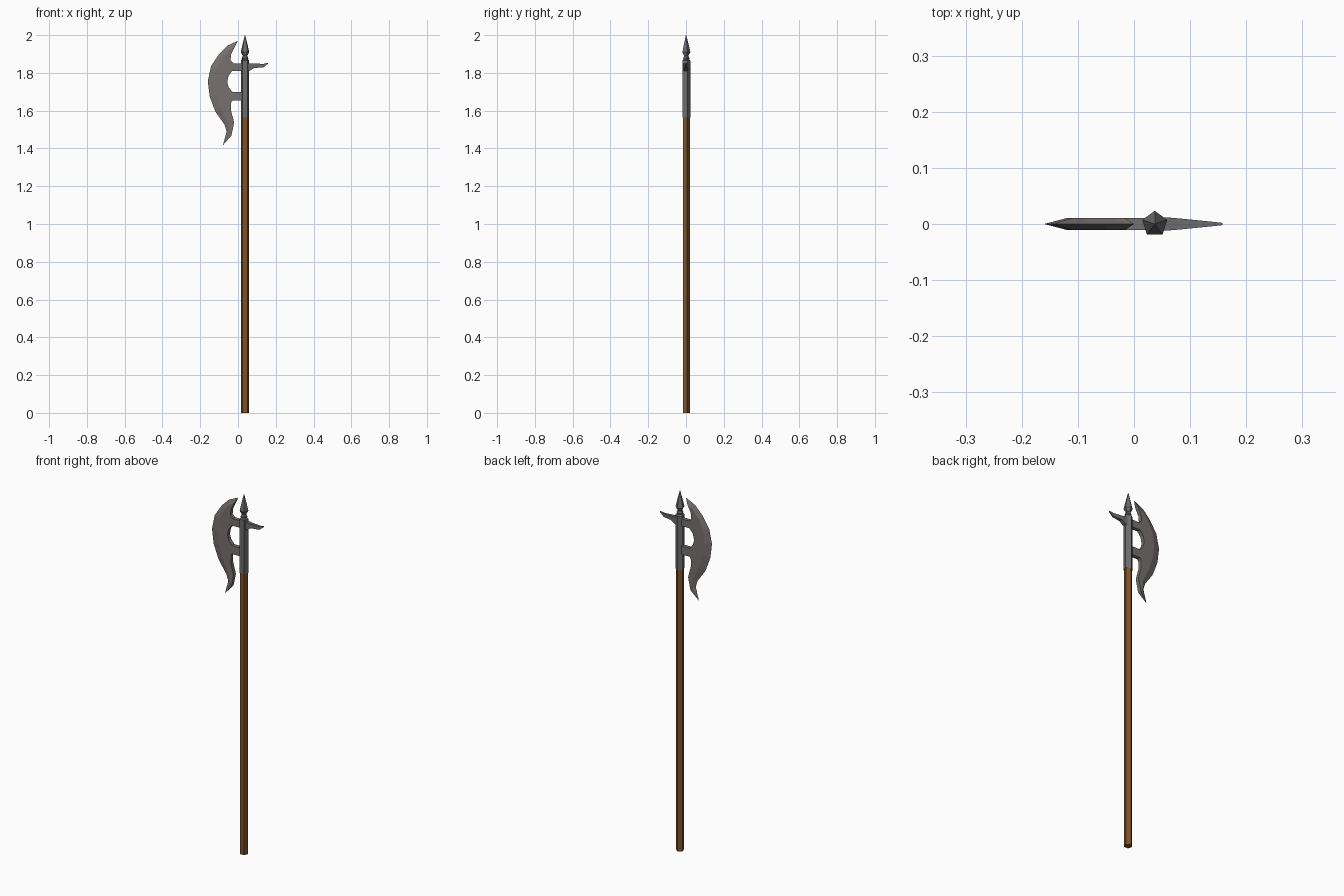
import bpy, bmesh, math

if "Cube" in bpy.data.objects:
    bpy.data.objects.remove(bpy.data.objects["Cube"])

CX = 0.037  # pole axis
SIDES = 5


def material(name, rgb):
    m = bpy.data.materials.new(name)
    m.diffuse_color = (*rgb, 1)
    m.use_nodes = True
    m.node_tree.nodes["Principled BSDF"].inputs["Base Color"].default_value = m.diffuse_color
    return m


wood = material("brown wood", (0.21, 0.085, 0.022))
iron = material("grey iron", (0.15, 0.15, 0.155))
steel = material("warm steel", (0.185, 0.165, 0.16))


def make(name, verts, faces, mat):
    me = bpy.data.meshes.new(name)
    me.from_pydata(verts, [], faces)
    bm = bmesh.new()
    bm.from_mesh(me)
    bmesh.ops.remove_doubles(bm, verts=bm.verts, dist=0.0001)
    bmesh.ops.recalc_face_normals(bm, faces=bm.faces)
    bm.to_mesh(me)
    bm.free()
    me.materials.append(mat)
    ob = bpy.data.objects.new(name, me)
    bpy.context.collection.objects.link(ob)
    return ob


def lathe(name, profile, mat):
    """Five-sided turned part from (radius, z) pairs, one corner facing +y."""
    verts, faces, n = [], [], SIDES
    for r, z in profile:
        for i in range(n):
            a = math.pi / 2 + 2 * math.pi * i / n
            verts.append((CX + r * math.cos(a), r * math.sin(a), z))
    for k in range(len(profile) - 1):
        for i in range(n):
            j = (i + 1) % n
            faces.append((k * n + i, k * n + j, (k + 1) * n + j, (k + 1) * n + i))
    faces += [tuple(range(n)), tuple(range((len(profile) - 1) * n, len(profile) * n))]
    return make(name, verts, faces, mat)


# Pole, iron socket and spear point
lathe("pole", [(0.021, 0), (0.021, 1.58)], wood)
lathe("socket", [(0.0235, 1.565), (0.0235, 1.865), (0.017, 1.872)], iron)
lathe("spear_point", [(0.014, 1.868), (0.019, 1.878), (0.012, 1.89), (0.0235, 1.91),
                      (0.014, 1.95), (0.001, 2.0)], iron)

# Axe blade: sharp outer edge, bevel line, and inner outline with two arms
edge = [(0, 1.97), (-.055, 1.945), (-.10, 1.90), (-.143, 1.835), (-.16, 1.755),
        (-.15, 1.675), (-.12, 1.595), (-.072, 1.527), (-.06, 1.49), (-.08, 1.417)]
bevel = [(-.046, 1.922), (-.08, 1.885), (-.11, 1.828), (-.12, 1.755),
         (-.112, 1.685), (-.088, 1.613), (-.05, 1.535), (-.046, 1.485)]
inner = [(-.035, 1.468), (-.02, 1.537), (-.037, 1.60), (-.037, 1.64), (-.03, 1.653),
         (.025, 1.653), (.025, 1.70), (-.03, 1.70), (-.05, 1.725), (-.057, 1.752),
         (-.05, 1.785), (-.03, 1.811), (.025, 1.811), (.025, 1.851), (-.025, 1.851),
         (-.04, 1.866), (-.036, 1.90), (-.016, 1.94)]
T = 0.0105
ne, nb, ni = len(edge), len(bevel), len(inner)
verts = [(x, 0, z) for x, z in edge]
faces = []
for s in (-1, 1):
    base = len(verts)
    verts += [(x, s * T, z) for x, z in bevel + inner]
    b = list(range(base, base + nb))
    i = list(range(base + nb, base + nb + ni))
    faces.append(b + i)                                       # flat cheek
    for k in range(nb - 1):
        faces.append((k + 1, k + 2, b[k + 1], b[k]))          # ground edge
    faces += [(0, 1, b[0]), (0, b[0], i[-1]),                 # upper tip
              (ne - 1, ne - 2, b[-1]), (ne - 1, b[-1], i[0])]  # lower tip
f0, k0 = ne + nb, ne + nb + ni + nb
for k in range(ni - 1):
    faces.append((f0 + k, f0 + k + 1, k0 + k + 1, k0 + k))    # inner rim
faces += [(0, f0 + ni - 1, k0 + ni - 1), (ne - 1, f0, k0)]
make("axe_blade", verts, faces, steel)

# Rear spike, thinning towards its point
rings = [(.045, 1.851, 1.811, .0125), (.062, 1.851, 1.811, .0115),
         (.085, 1.849, 1.826, .0095), (.135, 1.848, 1.829, .0045),
         (.158, 1.853, 1.848, .002)]
verts, faces = [], []
for x, top, low, w in rings:
    verts += [(x, -w, low), (x, w, low), (x, w, top), (x, -w, top)]
for k in range(len(rings) - 1):
    for a in range(4):
        c = (a + 1) % 4
        faces.append((4 * k + a, 4 * k + c, 4 * k + 4 + c, 4 * k + 4 + a))
faces += [(0, 1, 2, 3), tuple(range(len(verts) - 4, len(verts)))]
make("rear_spike", verts, faces, iron)
